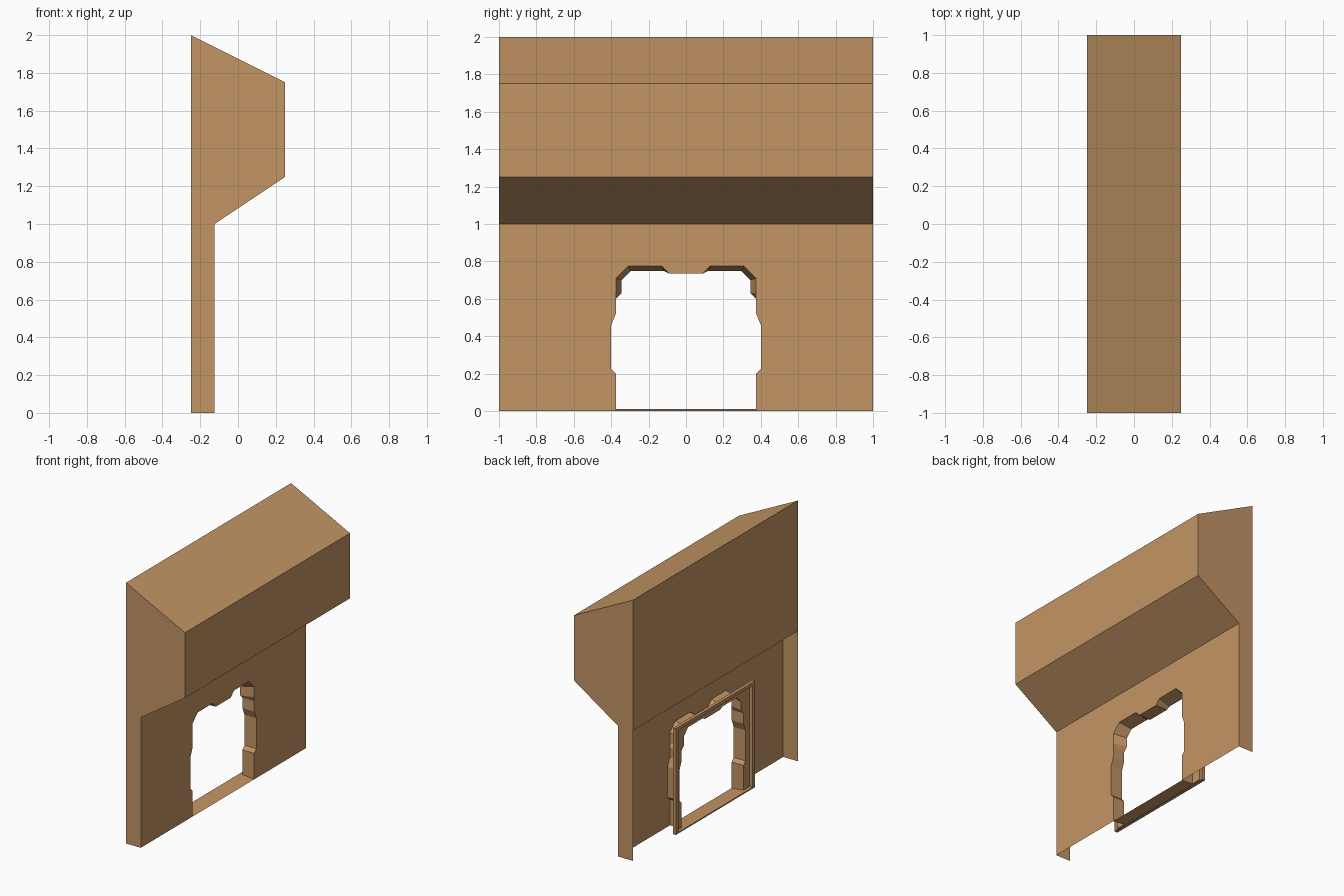
import bpy, bmesh

if "Cube" in bpy.data.objects:
    bpy.data.objects.remove(bpy.data.objects["Cube"])

brown = bpy.data.materials.new("brown")
brown.diffuse_color = (0.55, 0.30, 0.13, 1)
brown.use_nodes = True
brown.node_tree.nodes["Principled BSDF"].inputs["Base Color"].default_value = brown.diffuse_color


def make(name, faces):
    """Build an object from polygons, welding shared corners."""
    bm = bmesh.new()
    for f in faces:
        bm.faces.new([bm.verts.new(p) for p in f])
    bmesh.ops.remove_doubles(bm, verts=bm.verts, dist=1e-4)
    bmesh.ops.recalc_face_normals(bm, faces=bm.faces)
    big = [f for f in bm.faces if len(f.verts) > 4]
    bmesh.ops.triangulate(bm, faces=big)
    me = bpy.data.meshes.new(name)
    bm.to_mesh(me)
    bm.free()
    me.materials.append(brown)
    ob = bpy.data.objects.new(name, me)
    bpy.context.collection.objects.link(ob)
    return ob


def arch(half, x):
    """Mirror a half outline (y, z) into a full arch at depth x."""
    return [(x, y, z) for y, z in half] + [(x, -y, z) for y, z in reversed(half)]


def rect(w, h, x, z0=0.0):
    return [(x, w, z0), (x, w, h), (x, -w, h), (x, -w, z0)]


def bridge(a, b):
    n = len(a)
    return [[a[i], a[(i + 1) % n], b[(i + 1) % n], b[i]] for i in range(n)]


WALL, BACK, STEP = -0.125, -0.25, -0.225

# Doorway outlines: wide at the wall face, tighter at the back
jamb = [(.375, .2), (.40, .225), (.40, .46), (.375, .52), (.375, .6)]
front_half = [(.375, 0)] + jamb + [(.375, .63), (.375, .71), (.31, .775), (.13, .775), (.09, .735)]
back_half = [(.375, .01)] + jamb + [(.345, .63), (.345, .70), (.295, .75), (.12, .75), (.09, .735)]
front_arch = arch(front_half, WALL)
back_arch = arch(back_half, STEP)

# Wall shell: overhanging top, closed ends, upper back panel, open lower back
profile = [(BACK, 1), (BACK, 2), (.25, 1.75), (.25, 1.25), (WALL, 1)]
shell = [[(x0, -1, z0), (x0, 1, z0), (x1, 1, z1), (x1, -1, z1)]
         for (x0, z0), (x1, z1) in zip(profile, profile[1:])]
for y in (-1, 1):
    shell.append([(x, y, z) for x, z in profile + [(WALL, 0), (BACK, 0)]])
shell.append(rect(1, 1, WALL) + front_arch[::-1])
make("wall_shell", shell)

# Door frame: tunnel, recessed back plate and raised rectangular rim
outer, inner = rect(.48, .815, BACK), rect(.45, .79, BACK, .01)
inner_step = rect(.45, .79, STEP, .01)
frame = bridge(front_arch, back_arch)
frame.append(inner_step + back_arch[::-1])
frame += bridge(inner_step, inner) + bridge(inner, outer)
frame += bridge(outer, rect(.48, .815, STEP))
make("door_frame", frame)
